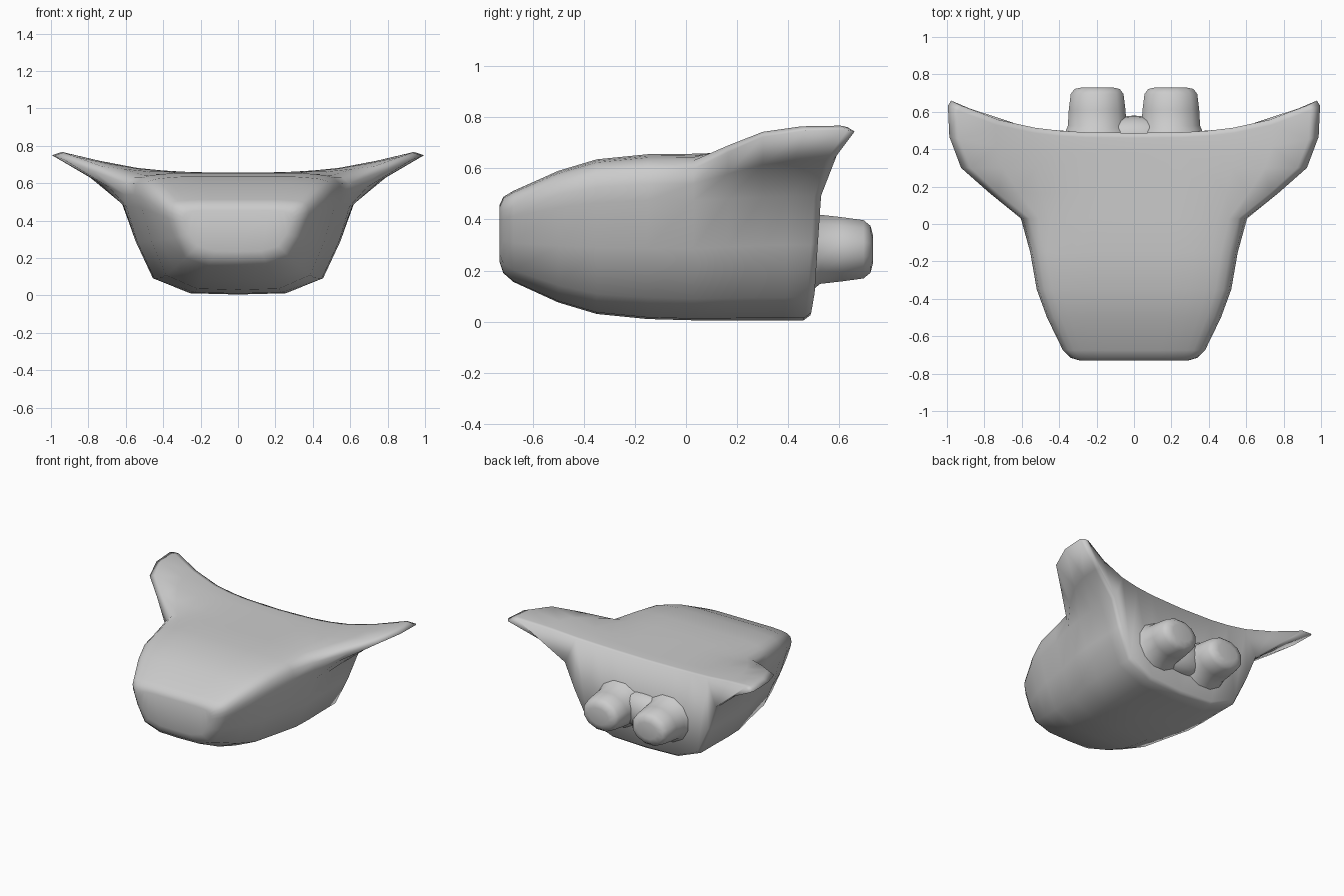
import bpy, bmesh, math

if "Cube" in bpy.data.objects:
    bpy.data.objects.remove(bpy.data.objects["Cube"])


def finish(bm, name):
    bmesh.ops.recalc_face_normals(bm, faces=bm.faces)
    for f in bm.faces:
        f.smooth = True
    me = bpy.data.meshes.new(name)
    bm.to_mesh(me)
    bm.free()
    ob = bpy.data.objects.new(name, me)
    bpy.context.collection.objects.link(ob)
    return ob


def mirror(ob):
    m = ob.modifiers.new("mirror", 'MIRROR')
    m.use_clip = True
    m.merge_threshold = 0.0005


# Half cross-sections, bottom centre -> outer edge -> top centre
# plain hull, as fractions of half width and height
HULL = [(0, 0), (.42, .01), (.74, .13), (.89, .43), (.985, .72), (1, .82), (.98, .91),
        (.92, .96), (.84, .98), (.74, .99), (.58, 1), (.38, 1), (0, 1)]
# winged stern, in units
WING = [(0, .005), (.26, .015), (.455, .095), (.55, .30), (.62, .49), (.79, .63), (.995, .75),
        (.94, .767), (.74, .72), (.54, .682), (.40, .668), (.26, .66), (0, .655)]

# y, bottom z, top z, half width, wing amount, sweep, rim inset
STATIONS = [
    (-.730, .235, .455, .29, 0, 0, 0),
    (-.715, .190, .488, .34, 0, 0, 0),
    (-.675, .155, .512, .38, 0, 0, 0),
    (-.50, .075, .590, .465, 0, 0, 0),
    (-.35, .030, .635, .52, 0, 0, 0),
    (-.15, .010, .655, .555, 0, 0, 0),
    (.03, .005, .657, .605, 0, 0, 0),
    (.165, .005, .657, .615, .43, 0, 0),
    (.30, .005, .657, .615, .82, 0, 0),
    (.38, .005, .657, .615, .98, .09, 0),
    (.46, .005, .657, .615, 1, .175, 0),
    (.487, .005, .657, .615, 1, .185, .035),
]

# Hull with swept wings: half loft, capped at both ends, mirrored
bm = bmesh.new()
rings = []
for y, zb, zt, w, f, sweep, inset in STATIONS:
    ring = []
    for (hx, hz), (wx, wz) in zip(HULL, WING):
        x = hx * w * (1 - f) + wx * f
        z = (zb + hz * (zt - zb)) * (1 - f) + wz * f
        x *= 1 - inset * 0.5
        z += inset * (0.58 - z)
        ring.append(bm.verts.new((x, y + sweep * x ** 3, z)))
    rings.append(ring)
n = len(HULL)
for a, b in zip(rings, rings[1:]):
    for i in range(n - 1):
        bm.faces.new((a[i], a[i + 1], b[i + 1], b[i]))
for r in (rings[0], rings[-1]):
    for i in range(n // 2):
        quad = [r[i], r[i + 1], r[n - 2 - i], r[n - 1 - i]]
        bm.faces.new(list(dict.fromkeys(quad)))
mirror(finish(bm, "hull_and_wings"))

# Engine pods: flared, rounded lathe shapes at the stern
bm = bmesh.new()
SIDES = 12
prev = None
for y, rx, rz in [(.46, .19, .175), (.495, .175, .165), (.525, .162, .140), (.61, .157, .130),
                  (.695, .146, .118), (.722, .125, .095), (.731, .08, .06)]:
    ring = []
    for i in range(SIDES):
        t = 2 * math.pi * (i + .5) / SIDES
        ring.append(bm.verts.new((.197 + rx * math.cos(t), y, .283 + rz * math.sin(t))))
    if prev:
        for i in range(SIDES):
            j = (i + 1) % SIDES
            bm.faces.new((prev[i], prev[j], ring[j], ring[i]))
    prev = ring
bm.faces.new(prev)
pods = finish(bm, "engine_pods")
m = pods.modifiers.new("mirror", 'MIRROR')
m.use_mirror_merge = False

# Rounded web joining the two pods
bm = bmesh.new()
bmesh.ops.create_uvsphere(bm, u_segments=16, v_segments=10, radius=1)
bmesh.ops.scale(bm, vec=(.22, .11, .13), verts=bm.verts)
bmesh.ops.translate(bm, vec=(0, .47, .283), verts=bm.verts)
finish(bm, "pod_web")
